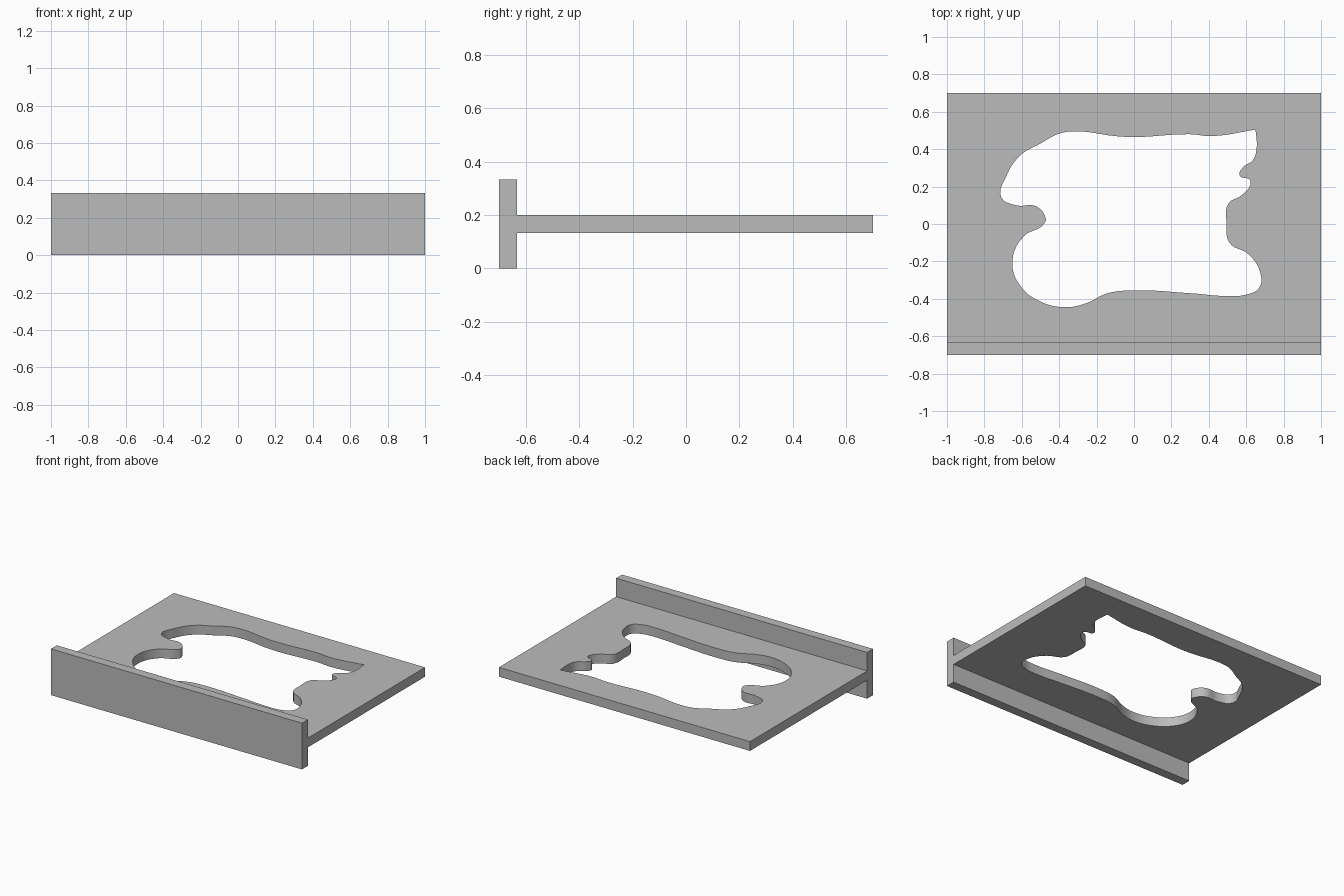
import bpy
from mathutils import Vector

cube = bpy.data.objects.get("Cube")
if cube:
    bpy.data.objects.remove(cube, do_unlink=True)

THICK = 0.067
FRONT, BACK = -0.70, 0.70
TRAY_BOTTOM, PANEL_HEIGHT = 0.133, 0.333

grey = bpy.data.materials.new("plain grey")
grey.use_nodes = True
colour = (0.5, 0.5, 0.5, 1)
grey.diffuse_color = colour
grey.node_tree.nodes["Principled BSDF"].inputs["Base Color"].default_value = colour


def add_outline(curve, points, is_corner):
    """Add a closed spline that is smooth except at its corners."""
    spline = curve.splines.new("BEZIER")
    spline.bezier_points.add(len(points) - 1)
    spline.use_cyclic_u = True
    spline.resolution_u = 6
    for index, (knot, (x, y)) in enumerate(zip(spline.bezier_points, points)):
        knot.co = (x, y, 0)
        kind = "VECTOR" if is_corner(index) else "AUTO"
        knot.handle_left_type = knot.handle_right_type = kind


def finish(obj):
    """Give a part its colour and smooth only its gentle bends."""
    obj.data.materials.clear()
    obj.data.materials.append(grey)
    bpy.ops.object.select_all(action="DESELECT")
    obj.select_set(True)
    bpy.context.view_layer.objects.active = obj
    bpy.ops.object.shade_smooth_by_angle(angle=0.6)


# Wavy opening, clockwise from its sharp back left corner
opening = [
    (.65, .505), (.655, .4), (.635, .34), (.585, .305), (.565, .26),
    (.62, .235), (.62, .205), (.57, .15), (.505, .11), (.495, 0),
    (.51, -.1), (.61, -.16), (.675, -.26), (.67, -.34), (.61, -.375),
    (.51, -.385), (.3, -.37), (0, -.355), (-.14, -.37), (-.26, -.425),
    (-.375, -.445), (-.51, -.41), (-.6, -.34), (-.65, -.22), (-.6, -.075),
    (-.475, .01), (-.475, .04), (-.525, .095), (-.63, .1), (-.71, .145),
    (-.685, .25), (-.61, .365), (-.5, .43), (-.395, .485), (-.3, .495),
    (-.1, .47), (0, .465), (.3, .48), (.415, .47),
]

# Flat tray: a filled outline with the opening as its hole
inner_edge = FRONT + THICK
border = [(-1, inner_edge), (1, inner_edge), (1, BACK), (-1, BACK)]
profile = bpy.data.curves.new("tray_profile", "CURVE")
profile.dimensions = "2D"
profile.fill_mode = "BOTH"
profile.extrude = THICK / 2
add_outline(profile, border, lambda index: True)
add_outline(profile, opening, lambda index: index == 0)
source = bpy.data.objects.new("tray_profile", profile)
bpy.context.collection.objects.link(source)
bpy.context.view_layer.update()
graph = bpy.context.evaluated_depsgraph_get()
mesh = bpy.data.meshes.new_from_object(source.evaluated_get(graph))
bpy.data.objects.remove(source, do_unlink=True)
tray = bpy.data.objects.new("tray", mesh)
bpy.context.collection.objects.link(tray)
tray.location.z = TRAY_BOTTOM + THICK / 2

# Merge the caps with the walls so that the tray is one solid
tray.select_set(True)
bpy.context.view_layer.objects.active = tray
bpy.ops.object.mode_set(mode="EDIT")
bpy.ops.mesh.select_all(action="SELECT")
bpy.ops.mesh.remove_doubles(threshold=0.0001)
bpy.ops.mesh.normals_make_consistent(inside=False)
bpy.ops.object.mode_set(mode="OBJECT")
finish(tray)

# Upright panel across the front
bpy.ops.mesh.primitive_cube_add(size=1)
panel = bpy.context.object
panel.name = "front_panel"
size = Vector((2, THICK, PANEL_HEIGHT))
for vert in panel.data.vertices:
    vert.co *= size
panel.location = (0, FRONT + THICK / 2, PANEL_HEIGHT / 2)
finish(panel)
